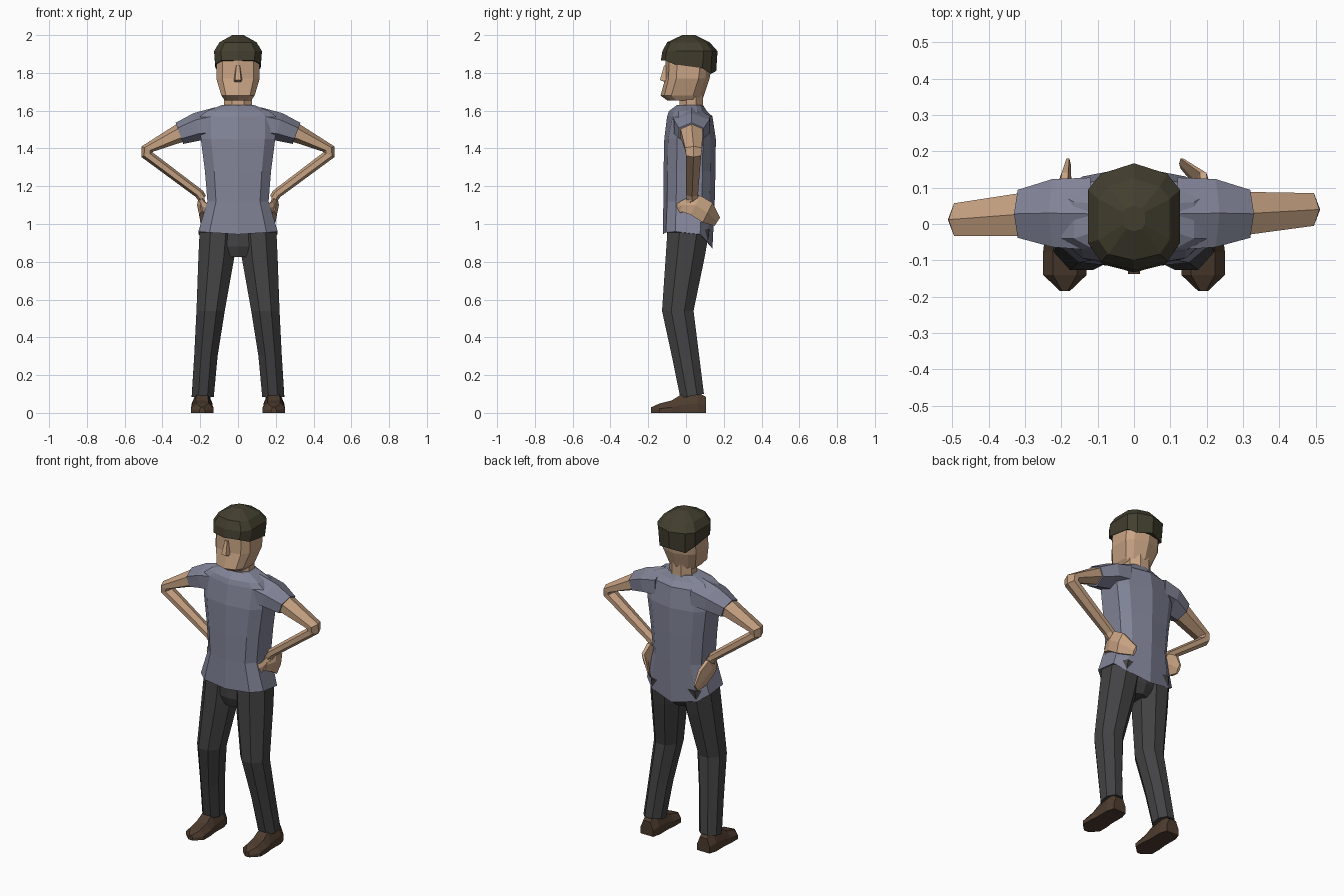
import bpy, bmesh
from math import cos, sin, tau
from mathutils import Vector as V


def material(name, r, g, b):
    m = bpy.data.materials.new(name)
    m.diffuse_color = (r, g, b, 1)
    return m


SKIN = material("skin", .58, .37, .23)
SHIRT = material("shirt_cloth", .22, .23, .31)
DARK = material("trouser_cloth", .055, .055, .058)
LEATHER = material("shoe_leather", .075, .045, .028)
HAIR = material("hair_brown", .055, .048, .028)


def loft(name, rings, mat):
    """Skin a closed low-poly tube through equal-sized rings."""
    bm = bmesh.new()
    rows = [[bm.verts.new(p) for p in r] for r in rings]
    n = len(rows[0])
    for a, b in zip(rows, rows[1:]):
        for i in range(n):
            bm.faces.new((a[i], a[(i + 1) % n], b[(i + 1) % n], b[i]))
    bm.faces.new(rows[0])
    bm.faces.new(rows[-1])
    bmesh.ops.recalc_face_normals(bm, faces=bm.faces)
    me = bpy.data.meshes.new(name)
    bm.to_mesh(me)
    bm.free()
    me.materials.append(mat)
    ob = bpy.data.objects.new(name, me)
    bpy.context.collection.objects.link(ob)
    return ob


def oval(c, u, v, n=6, phase=0.0):
    c, u, v = V(c), V(u), V(v)
    return [c + u * cos(tau * (i + phase) / n) + v * sin(tau * (i + phase) / n)
            for i in range(n)]


def body(z, w, f, b, front=.8, back=.8, k=.72, dz=(0, 0, 0, 0, 0, 0)):
    """Symmetric ten-sided horizontal section: half width w, front f, back b."""
    m, d = (f + b) / 2, (b - f) / 2
    half = [(0, f), (k * w, m - d * front), (w, m - d * .5),
            (w, m + d * .5), (k * w, m + d * back), (0, b)]
    pts = [V((x, y, z + e)) for (x, y), e in zip(half, dz)]
    return pts + [V((-p.x, p.y, p.z)) for p in pts[4:0:-1]]


# Shirt body, with the hem dropping at the back
loft("shirt_body", [
    body(.955, .21, -.122, .14, .88, .8, dz=(-.01, 0, .005, -.01, -.05, -.085)),
    body(1.12, .162, -.12, .152, .85),
    body(1.28, .175, -.119, .156, .85),
    body(1.45, .197, -.115, .158, .85),
    body(1.57, .20, -.10, .14, .75, .75),
    body(1.598, .165, -.09, .11, .75, .75),
    body(1.63, .085, -.048, .09)], SHIRT)

# Head, neck, nose and hair
loft("neck", [oval((0, .028, z), (.08, 0, 0), (0, .068, 0), 8, .5)
              for z in (1.58, 1.70)], SKIN)
loft("head", [
    body(1.655, .07, -.10, .085),
    body(1.68, .088, -.135, .095, .82),
    body(1.77, .115, -.11, .125, .85),
    body(1.87, .114, -.108, .14, .85),
    body(1.94, .08, -.08, .11)], SKIN)
loft("nose", [[(-w, -.085, z), (-w * .6, y, z), (w * .6, y, z), (w, -.085, z)]
              for z, w, y in ((1.75, .026, -.108), (1.762, .026, -.138),
                              (1.84, .014, -.116))], SKIN)
loft("hair", [
    body(1.86, .12, -.133, .16, .85, dz=(.006, .006, -.015, -.035, -.065, -.05)),
    body(1.915, .127, -.125, .167, .85),
    body(1.962, .098, -.10, .125, .85),
    body(2.0, .03, -.02, .05)], HAIR)

# Trouser seat
loft("trouser_seat", [
    body(.825, .06, -.085, .075),
    body(.88, .16, -.10, .105),
    body(.99, .17, -.10, .125)], DARK)

for side, s in (("left", -1), ("right", 1)):
    # Trouser leg: height, inner x, outer x, front y, back y, hem tilt
    legs = []
    for z, xi, xo, f, b, t in ((.09, .128, .245, -.03, .095, .012),
                               (.30, .108, .232, -.075, .07, 0),
                               (.54, .07, .22, -.127, .04, 0),
                               (.82, .02, .21, -.108, .098, 0),
                               (.97, .005, .203, -.098, .125, 0)):
        legs.append(oval((s * (xi + xo) / 2, (f + b) / 2, z),
                         (s * (xo - xi) / 1.85, 0, 0), (0, (b - f) / 1.85, t), 8, .5))
    loft(side + "_trouser_leg", legs, DARK)

    # Shoe: sections from heel to toe
    shoe = []
    for y, w, h in ((.105, .042, .085), (.06, .055, .11), (-.03, .054, .095),
                    (-.075, .06, .066), (-.14, .06, .05), (-.184, .014, .03)):
        shoe.append([(s * .19 + w * a, y, h * b) for a, b in
                     ((-1, 0), (-1, .45), (-.55, 1), (.55, 1), (1, .45), (1, 0))])
    loft(side + "_shoe", shoe, LEATHER)

    # Sleeve
    loft(side + "_sleeve", [
        oval((s * .12, .028, 1.53), (0, 0, .088), (0, .115, 0)),
        oval((s * .215, .03, 1.515), (s * .02, 0, .072), (0, .108, 0)),
        oval((s * .31, .028, 1.48), (s * .02, 0, .056), (0, .076, 0))], SHIRT)

    # Bent arm, the elbows sitting at slightly different depths
    ey = .04 if s > 0 else .012
    loft(side + "_arm", [
        oval((s * .28, .028, 1.495), (s * .02, 0, .05), (0, .07, 0)),
        oval((s * .48, ey, 1.397), (s * .03, 0, .014), (0, .052, 0)),
        oval((s * .482, ey, 1.367), (s * .03, 0, -.012), (0, .046, 0)),
        oval((s * .205, .032, 1.16), (s * .02, 0, -.016), (0, .036, 0)),
        oval((s * .185, .035, 1.13), (s * .015, 0, -.02), (0, .036, 0))], SKIN)

    # Hand on the hip: palm and fingers pointing back, thumb forward
    tip = .132 if s > 0 else .182
    loft(side + "_hand", [
        oval((s * .185, -.01, 1.10), (s * .015, 0, 0), (0, .015, .04)),
        oval((s * .195, .05, 1.10), (s * .022, 0, 0), (0, .03, .058)),
        oval((s * .19, .115, 1.06), (s * .018, 0, 0), (0, .03, .06)),
        oval((s * tip, .166, 1.012), (s * .008, 0, 0), (0, .016, .025))], SKIN)
    loft(side + "_thumb", [
        oval((s * .195, .03, 1.12), (s * .015, 0, .015), (0, .015, .035)),
        oval((s * .175, -.03, 1.085), (s * .014, 0, .008), (0, 0, .035)),
        oval((s * .132, -.078, 1.075), (s * .012, 0, 0), (0, 0, .02))], SKIN)
